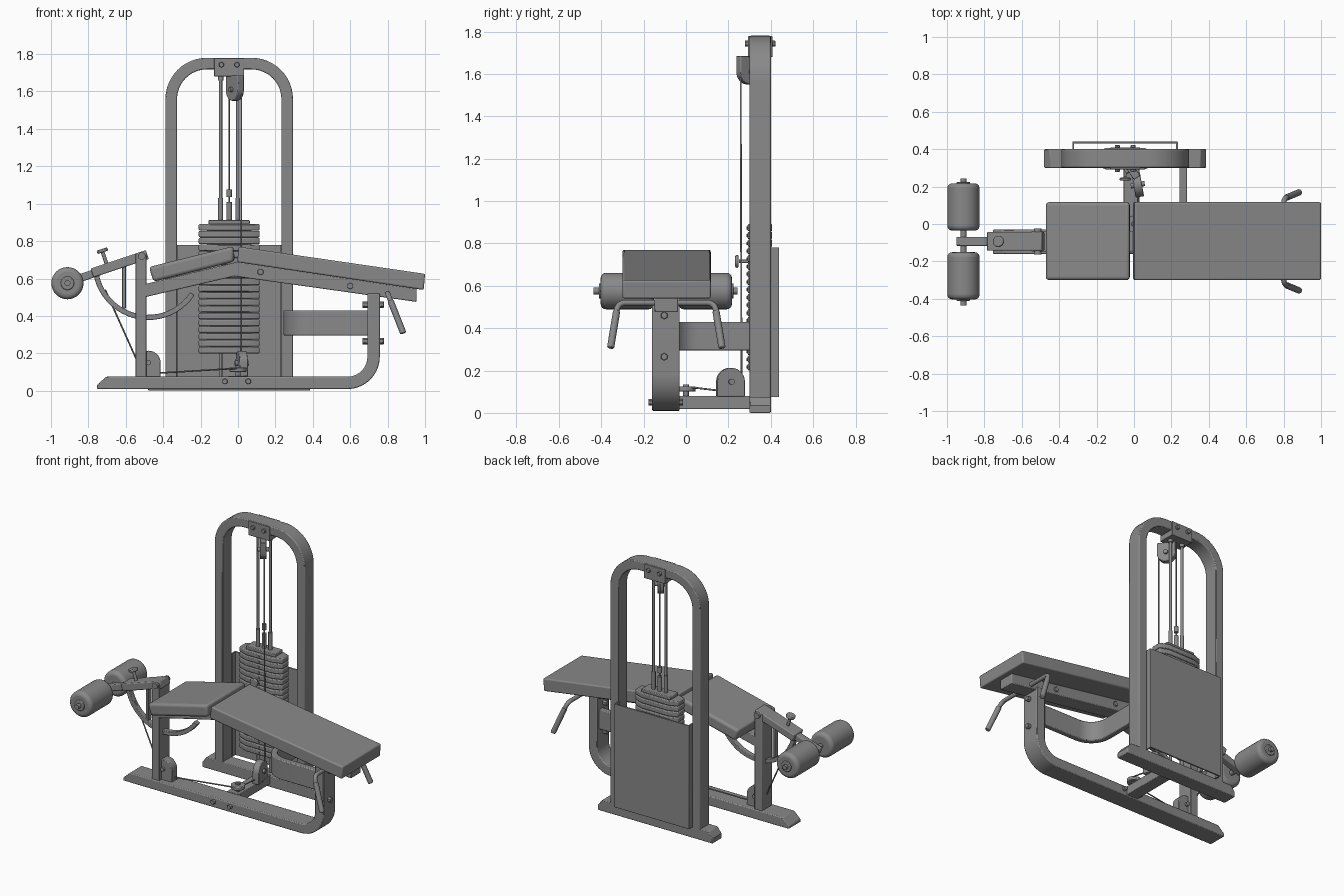
import bpy, bmesh
from math import sin, cos, tan, pi, radians, atan2
from mathutils import Vector as V

if "Cube" in bpy.data.objects:
    bpy.data.objects.remove(bpy.data.objects["Cube"])

CY = -0.093   # centre plane of the bench
SX = -0.047   # centre line of the weight tower
STEEL = bpy.data.materials.new("dark_grey")
STEEL.diffuse_color = (.25, .25, .25, 1)
STEEL.use_nodes = True
STEEL.node_tree.nodes["Principled BSDF"].inputs["Base Color"].default_value = STEEL.diffuse_color


def finish(name, bm, bevel=0.0, seg=2):
    bmesh.ops.recalc_face_normals(bm, faces=bm.faces)
    me = bpy.data.meshes.new(name)
    bm.to_mesh(me)
    bm.free()
    me.materials.append(STEEL)
    ob = bpy.data.objects.new(name, me)
    bpy.context.collection.objects.link(ob)
    if bevel:
        m = ob.modifiers.new("Bevel", 'BEVEL')
        m.width, m.segments, m.limit_method = bevel, seg, 'ANGLE'
        m.angle_limit = radians(40)
    bpy.ops.object.select_all(action='DESELECT')
    ob.select_set(True)
    bpy.context.view_layer.objects.active = ob
    bpy.ops.object.shade_smooth_by_angle(angle=radians(35))
    return ob


def prism(name, pts, lo, hi, plane='xz', bevel=0.005, seg=2):
    """Extrude a flat outline from lo to hi along the third axis."""
    put = {'xz': lambda a, b, d: (a, d, b), 'xy': lambda a, b, d: (a, b, d)}[plane]
    bm = bmesh.new()
    ends = [[bm.verts.new(put(a, b, d)) for a, b in pts] for d in (lo, hi)]
    for e in ends:
        bm.faces.new(e)
    for i in range(len(pts)):
        j = (i + 1) % len(pts)
        bm.faces.new((ends[0][i], ends[0][j], ends[1][j], ends[1][i]))
    return finish(name, bm, bevel, seg)


def box(name, x0, x1, y0, y1, z0, z1, bevel=0.004):
    return prism(name, [(x0, z0), (x1, z0), (x1, z1), (x0, z1)], y0, y1, 'xz', bevel)


def fillet(pts, r, n=10):
    """Round the inner corners of an open path."""
    pts = [V(p) for p in pts]
    out = [pts[0]]
    for a, p, b in zip(pts, pts[1:], pts[2:]):
        u, w = (a - p).normalized(), (b - p).normalized()
        half = u.angle(w) / 2
        t = r / tan(half)
        c = p + (u + w).normalized() * (r / sin(half))
        s, e = p + u * t - c, p + w * t - c
        total = s.angle(e)
        for i in range(n + 1):
            f = i / n
            out.append(c + (s * sin((1 - f) * total) + e * sin(f * total)) / sin(total))
    return out + [pts[-1]]


def ribbon(name, path, w, lo, hi, plane='xz', bevel=0.006):
    """Rectangular tube following a flat path."""
    path = [V(p) for p in path]
    left, right = [], []
    for i, p in enumerate(path):
        a = (p - path[i - 1]).normalized() if i else (path[1] - p).normalized()
        b = (path[i + 1] - p).normalized() if i < len(path) - 1 else a
        n1, n2 = V((-a.y, a.x)), V((-b.y, b.x))
        m = (n1 + n2).normalized()
        off = m * (w / 2 / m.dot(n1))
        left.append(p + off)
        right.append(p - off)
    return prism(name, left + right[::-1], lo, hi, plane, bevel)


def rod(name, a, b, r, sides=20, bevel=0.0, seg=2):
    a, b = V(a), V(b)
    bm = bmesh.new()
    bmesh.ops.create_cone(bm, cap_ends=True, segments=sides, radius1=r, radius2=r, depth=(b - a).length)
    q = (b - a).to_track_quat('Z', 'Y')
    for v in bm.verts:
        v.co = q @ v.co + (a + b) / 2
    return finish(name, bm, bevel, seg)


def pipe(name, pts, r):
    cu = bpy.data.curves.new(name, 'CURVE')
    cu.dimensions, cu.bevel_depth, cu.bevel_resolution, cu.use_fill_caps = '3D', r, 3, True
    cu.materials.append(STEEL)
    sp = cu.splines.new('POLY')
    sp.points.add(len(pts) - 1)
    for p, c in zip(sp.points, pts):
        p.co = (*c, 1)
    sp.use_smooth = True
    bpy.context.collection.objects.link(bpy.data.objects.new(name, cu))


def bolt(name, a, b, r=0.015):
    rod(name, a, b, r, 6, 0.002, 1)


def pulley(name, c, r, flat, thick, turn):
    """Housing with one round end and one flat end (flat = signed length), plus its axle bolt."""
    s = 1 if flat < 0 else -1
    pts = [(r * cos(pi * i / 14), s * r * sin(pi * i / 14)) for i in range(15)] + [(-r, flat), (r, flat)]
    for part in (prism(name, pts, -thick / 2, thick / 2, 'xz', 0.004),
                 rod(name + "_axle", (0, -thick / 2 - .015, 0), (0, thick / 2 + .015, 0), 0.014, 12)):
        part.location, part.rotation_euler = c, (0, 0, turn)


# --- weight tower: arch, foot, rear shield ---
ribbon("tower_arch", fillet([(SX - .31, .06), (SX - .31, 1.749), (SX + .31, 1.749), (SX + .31, .06)], .19, 12),
       .062, .30, .40)
prism("tower_foot", [(-.48, 0), (.386, 0), (.386, .035), (.355, .075), (-.45, .075), (-.48, .035)], .30, .40)
box("rear_shield", -.33, .235, .43, .44, .075, .78, .002)
for x in (-.33, .225):
    box("shield_flange", x, x + .01, .395, .435, .075, .78, .001)
box("top_bracket", SX - .08, SX + .08, .292, .408, 1.68, 1.778, .003)
for x in (SX - .042, SX + .042):
    bolt("bracket_bolt", (x, .278, 1.743), (x, .422, 1.743))

# --- weight stack on guide rods ---
for i in range(19):
    z = .2 + i * .0365
    corner = [(.163, .035), (.10, .058)]
    outline = [(SX + sx * a, .349 + sy * b) for sx, sy in ((1, 1), (-1, 1), (-1, -1), (1, -1))
               for a, b in (corner if sx == sy else corner[::-1])]
    prism("weight_plate", outline, z, z + .034, 'xy', .006)
    rod("plate_hole_rim", (SX, .286, z + .0165), (SX, .30, z + .0165), .007, 10)
box("stack_core", SX - .12, SX + .12, .31, .39, .2, .89)
box("stack_cap", SX - .11, SX + .11, .305, .395, .89, .912)
for x in (SX - .046, SX + .046):
    rod("guide_rod", (x, .35, .06), (x, .35, 1.7), .009)
    rod("guide_sleeve", (x, .35, .9), (x, .35, 1.03), .013)
    rod("rod_collar", (x, .35, 1.66), (x, .35, 1.69), .015)
rod("lift_stem", (SX, .35, .9), (SX, .35, 1.01), .015)
rod("cable_end", (SX, .35, 1.035), (SX, .35, 1.075), .014)
rod("selector_pin", (SX, .25, .715), (SX, .31, .715), .008)
rod("selector_knob", (SX, .232, .715), (SX, .248, .715), .03, 20, .006)

# --- bench frame ---
ribbon("bench_rail", fillet([(-.70, .042), (.725, .042), (.725, .52)], .14), .066, CY - .067, CY + .063)
prism("rail_toe", [(-.755, .01), (-.755, .03), (-.705, .075), (-.69, .075), (-.69, .01)], CY - .067, CY + .063)
prism("pad_beam", [(-.52, .495), (-.02, .612), (.955, .475), (.955, .545), (0, .69), (-.52, .565)],
      CY - .055, CY + .055)
box("hinge_post", -.547, -.49, CY - .055, CY + .055, .07, .735)
ribbon("tower_link", fillet([(.70, CY + .02), (.263, CY + .02), (.263, .31)], .13), .04, .295, .43, 'xy')
box("cross_foot", -.055, .03, -.04, .31, .018, .08)
for z in (.265, .46):
    bolt("post_bolt", (.665, CY - .01, z), (.78, CY - .01, z), .018)
for x, z in ((.12, .635), (.6, .56)):
    bolt("beam_bolt", (x, CY - .065, z), (x, CY + .065, z), .018)
for x in (-.07, .055):
    bolt("rail_bolt", (x, CY - .085, .05), (x, CY + .08, .05), .016)

# --- pads ---
prism("thigh_pad", [(-.452, .583), (-.022, .69), (-.024, .773), (-.476, .662)], -.30, .117, 'xz', .018, 4)
prism("torso_pad", [(-.005, .688), (.993, .539), (1.0, .625), (.004, .77)], -.30, .117, 'xz', .009, 3)

# --- hand grips ---
for s in (-1, 1):
    path = fillet([(.80, CY + s * .04, .52), (.80, CY + s * .228, .52), (.882, CY + s * .262, .312)], .04, 8)
    pipe("hand_grip_bar", path, .014)
    rod("hand_grip", (.815, CY + s * .2342, .482), (.884, CY + s * .263, .307), .017, 16, .005)

# --- leg lever with rollers ---
ribbon("lever_arm", [(-.945, .567), (-.52, .715)], .042, CY - .024, CY + .024)
ribbon("lever_sleeve", [(-.78, .63), (-.485, .728)], .05, CY - .05, CY + .05)
for s in (-1, 1):
    rod("leg_roller", (-.912, CY + s * .058, .575), (-.912, CY + s * .31, .575), .086, 32, .025, 4)
    rod("roller_cap", (-.912, CY + s * .30, .575), (-.912, CY + s * .318, .575), .036, 24, .004)
rod("roller_shaft", (-.912, -.437, .575), (-.912, .242, .575), .016)
rod("lever_pivot", (-.515, CY - .07, .72), (-.515, CY + .07, .72), .02)
ribbon("lever_cam", [(-.48 + .283 * cos(t), .675 + .283 * sin(t)) for t in
                     [radians(190 + i * 6.5) for i in range(22)]], .028, CY - .018, CY + .018, 'xz', .003)
box("cam_strut", -.62, -.6, CY - .018, CY + .018, .44, .68, .003)
rod("adjust_pin", (-.69, CY, .64), (-.725, CY, .745), .01)
rod("adjust_knob", (-.722, CY, .74), (-.728, CY, .758), .03, 20, .005)

# --- pulleys and cable ---
pulley("top_pulley", (-.017, .297, 1.61), .06, .075, .04, atan2(-.09, .06))
pulley("tower_pulley", (.02, .21, .147), .066, -.07, .045, radians(-80))
pulley("post_pulley", (-.478, CY, .15), .064, -.085, .06, 0)
rod("flat_pulley", (0, 0, .1), (0, 0, .125), .045, 24, .004)
bolt("flat_pulley_bolt", (0, 0, .07), (0, 0, .135))
pipe("stack_cable", [(SX, .35, 1.0), (SX, .35, 1.63), (-.017, .3, 1.67), (.018, .258, 1.6), (.018, .262, .15)], .0045)
pipe("floor_cable", [(.018, .2, .1), (.03, .03, .12), (0, -.04, .12), (-.47, CY, .092),
                     (-.535, CY, .15), (-.71, CY, .54)], .0045)
